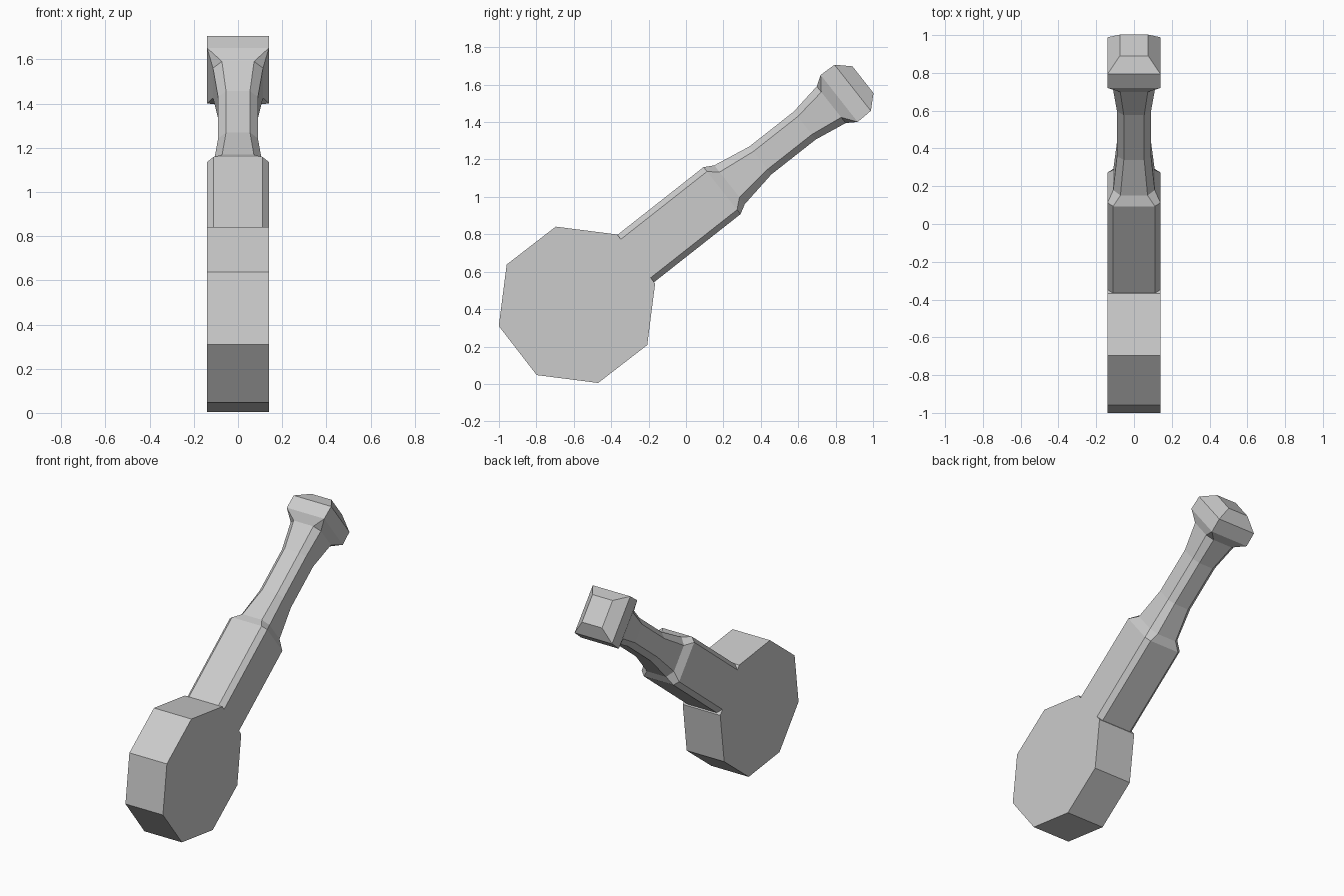
import bpy, bmesh, math
from mathutils import Vector

if "Cube" in bpy.data.objects:
    bpy.data.objects.remove(bpy.data.objects["Cube"])

CENTRE = Vector((0, -0.583, 0.423))      # middle of the octagonal head
TILT = math.radians(38.2)                # slope of the handle
ALONG = Vector((0, math.cos(TILT), math.sin(TILT)))
ACROSS = Vector((0, -math.sin(TILT), math.cos(TILT)))


def finish(name, bm):
    bmesh.ops.remove_doubles(bm, verts=bm.verts, dist=0.0005)
    mesh = bpy.data.meshes.new(name)
    bm.to_mesh(mesh)
    bm.free()
    bpy.context.collection.objects.link(bpy.data.objects.new(name, mesh))


def section(bm, u, hx, hv, cx, cv):
    """Chamfered rectangle at distance u along the handle."""
    pts = [(hx, -hv + cv), (hx, hv - cv), (hx - cx, hv), (-hx + cx, hv),
           (-hx, hv - cv), (-hx, -hv + cv), (-hx + cx, -hv), (hx - cx, -hv)]
    return [bm.verts.new(CENTRE + Vector((x, 0, 0)) + ACROSS * v + ALONG * u)
            for x, v in pts]


def loft(name, sections, cap=False):
    bm = bmesh.new()
    rings = [section(bm, *s) for s in sections]
    for a, b in zip(rings, rings[1:]):
        for i in range(8):
            j = (i + 1) % 8
            bm.faces.new((a[i], b[i], b[j], a[j]))
    if cap:
        bm.faces.new(rings[-1][::-1])
    finish(name, bm)


# Octagonal disc head
bm = bmesh.new()
loops = []
for x in (-0.14, 0.14):
    loops.append([bm.verts.new(CENTRE + Vector((x, 0.433 * math.cos(a), 0.433 * math.sin(a))))
                  for a in (math.radians(15.2 + 45 * k) for k in range(8))])
left, right = loops
bm.faces.new(left[::-1])
bm.faces.new(right)
for i in range(8):
    j = (i + 1) % 8
    bm.faces.new((left[i], left[j], right[j], right[i]))
finish("octagonal_head", bm)

# Thick chamfered shaft narrowing into a waisted grip
# (distance, half width, half height, chamfer x, chamfer height)
neck_end = (1.73, 0.113, 0.125, 0.04, 0.039)
loft("shaft_and_grip", [
    (0.398, 0.14, 0.16, 0.03, 0.03),
    (0.987, 0.14, 0.16, 0.03, 0.03),
    (1.038, 0.11, 0.132, 0.038, 0.046),
    (1.248, 0.09, 0.095, 0.036, 0.034),
    (1.550, 0.09, 0.095, 0.036, 0.034),
    neck_end])

# Square pommel with a tapered end
loft("pommel", [
    neck_end,
    (1.784, 0.14, 0.16, 0, 0),
    (1.876, 0.14, 0.157, 0, 0),
    (1.946, 0.075, 0.091, 0, 0)], cap=True)
